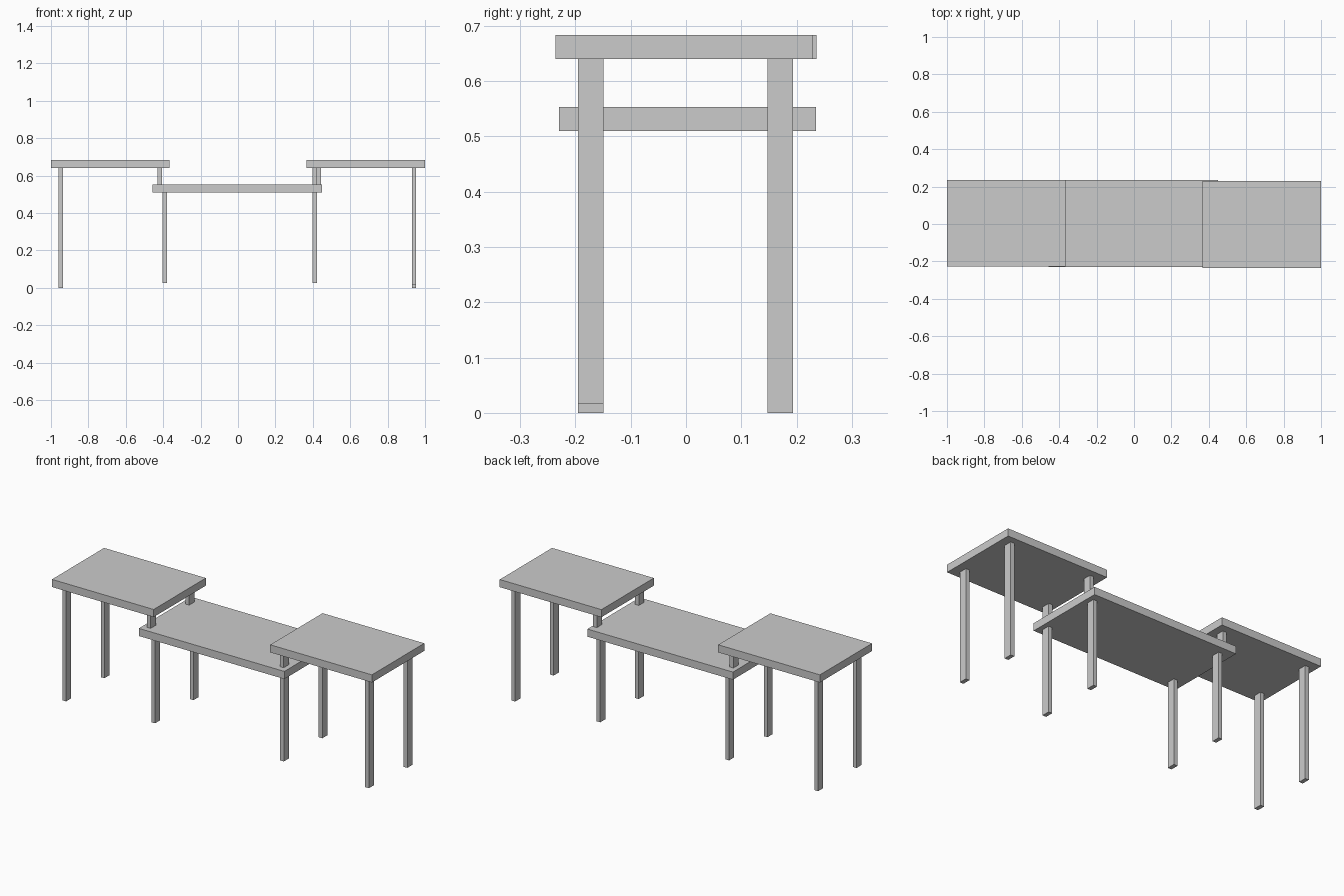
import bpy

if "Cube" in bpy.data.objects:
    bpy.data.objects.remove(bpy.data.objects["Cube"])


def box(name, x0, x1, y0, y1, z0, z1):
    bpy.ops.mesh.primitive_cube_add(size=1, location=((x0 + x1) / 2, (y0 + y1) / 2, (z0 + z1) / 2))
    ob = bpy.context.object
    ob.name = name
    ob.scale = (x1 - x0, y1 - y0, z1 - z0)
    bpy.ops.object.transform_apply(location=False, rotation=False, scale=True)
    return ob


LEG_X = 0.023                                   # leg thickness along x
LEG_Y = {"front": (-0.195, -0.149), "back": (0.147, 0.193)}
LOW, LOW_TOP = 0.51, 0.553                      # middle slab heights
HIGH, HIGH_TOP = 0.64, 0.683                    # side slab heights


def leg(name, side, x, z0, z1):
    box(f"{side}_{name}", x - LEG_X / 2, x + LEG_X / 2, *LEG_Y[side], z0, z1)


# table tops
box("left_top", -1.0, -0.366, -0.228, 0.236, HIGH, HIGH_TOP)
box("right_top", 0.366, 1.0, -0.236, 0.230, HIGH, HIGH_TOP)
box("middle_top", -0.457, 0.450, -0.230, 0.235, LOW, LOW_TOP)

for side in LEG_Y:
    # outer legs (the front right one is slightly short)
    leg("left_outer_leg", side, -0.947, 0, HIGH + 0.01)
    leg("right_outer_leg", side, 0.941, 0.016 if side == "front" else 0, HIGH + 0.01)
    # legs under the middle top
    leg("middle_left_leg", side, -0.392, 0.025, LOW + 0.01)
    leg("middle_right_leg", side, 0.411, 0.025, LOW + 0.01)
    # short posts resting on the middle top
    leg("left_short_post", side, -0.419, LOW_TOP - 0.01, HIGH + 0.01)
    leg("right_short_post", side, 0.410 if side == "front" else 0.432, LOW_TOP - 0.01, HIGH + 0.01)
